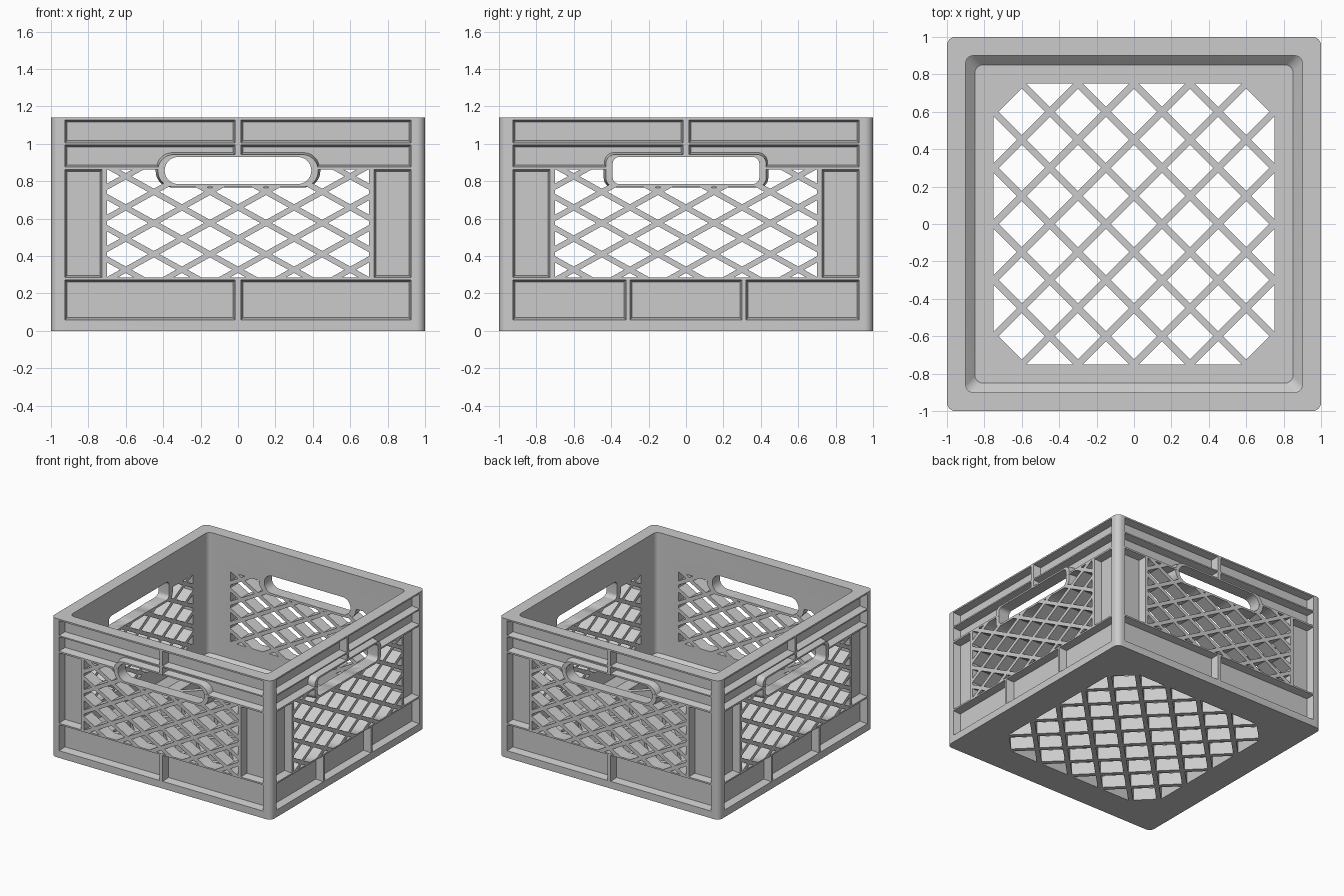
import bpy, bmesh, math
from mathutils import Matrix

if "Cube" in bpy.data.objects:
    bpy.data.objects.remove(bpy.data.objects["Cube"])

H = 1.14            # crate height
INNER = 0.90        # half width of the cavity
DEPTH = 0.06        # depth of the outside pockets
FLOOR = 0.10        # floor thickness


def to_object(bm, name):
    bmesh.ops.recalc_face_normals(bm, faces=bm.faces)
    me = bpy.data.meshes.new(name)
    bm.to_mesh(me)
    bm.free()
    ob = bpy.data.objects.new(name, me)
    bpy.context.collection.objects.link(ob)
    return ob


def rect(u0, u1, z0, z1, s=0.0):
    return [(u0 + s, z0 + s), (u1 - s, z0 + s), (u1 - s, z1 - s), (u0 + s, z1 - s)]


def rounded_rect(hu, z0, z1, r, seg=8):
    pts = []
    for i, (cu, cz) in enumerate([(hu - r, z1 - r), (-hu + r, z1 - r),
                                  (-hu + r, z0 + r), (hu - r, z0 + r)]):
        for k in range(seg + 1):
            t = math.pi / 2 * (i + k / seg)
            pts.append((cu + r * math.cos(t), cz + r * math.sin(t)))
    return pts


def loft(bm, *rings):
    """Closed solid through matching rings of points."""
    rows = [[bm.verts.new(p) for p in ring] for ring in rings]
    bm.faces.new(rows[0])
    bm.faces.new(rows[-1][::-1])
    n = len(rows[0])
    for a, b in zip(rows, rows[1:]):
        for i in range(n):
            bm.faces.new((a[i], b[i], b[(i + 1) % n], a[(i + 1) % n]))


def rounded_block(name, levels, r):
    """Square block with rounded corners through (half width, height) levels."""
    bm = bmesh.new()
    loft(bm, *[[(x, y, z) for x, y in rounded_rect(h, -h, h, r, 6)] for h, z in levels])
    return to_object(bm, name)


def wall_prism(bm, side, pts, d0, d1, pts_in=None):
    """Prism on a wall: (u, z) points spanning distances d0..d1 from the centre."""
    m = Matrix.Rotation(side * math.pi / 2, 4, 'Z')
    turn = lambda ps, d: [(m @ Matrix.Translation((u, -d, z))).to_translation() for u, z in ps]
    loft(bm, turn(pts, d0), turn(pts_in or pts, d1))


def clip(pts, planes):
    """Clip a convex polygon to half planes a*x + b*y <= c."""
    for a, b, c in planes:
        out = []
        for p, q in zip(pts, pts[1:] + pts[:1]):
            dp, dq = a * p[0] + b * p[1] - c, a * q[0] + b * q[1] - c
            if dp <= 0:
                out.append(p)
            if dp * dq < 0:
                t = dp / (dp - dq)
                out.append((p[0] + t * (q[0] - p[0]), p[1] + t * (q[1] - p[1])))
        pts = out
    return pts


def area(p):
    return abs(sum(a[0] * b[1] - b[0] * a[1] for a, b in zip(p, p[1:] + p[:1]))) / 2


def diamonds(a, b, cz, parity, bar, planes):
    """Openings of a diagonal lattice, clipped to the window shape."""
    f = 1 - bar / 2 * math.hypot(a, b) / (a * b)
    for i in range(-7, 8):
        for j in range(-7, 8):
            if (i + j) % 2 == parity:
                x, y = a * i, cz + b * j
                p = clip([(x + a * f, y), (x, y + b * f), (x - a * f, y), (x, y - b * f)], planes)
                if len(p) > 2 and area(p) > 1e-4:
                    yield p


def apply_boolean(target, cutter, op='DIFFERENCE'):
    mod = target.modifiers.new('cut', 'BOOLEAN')
    mod.operation, mod.solver, mod.object = op, 'EXACT', cutter
    bpy.context.view_layer.objects.active = target
    bpy.ops.object.modifier_apply(modifier=mod.name)
    bpy.data.objects.remove(cutter)


# Shell with its cavity, sloped where the walls meet the floor
crate = rounded_block('crate', [(1.0, 0.0), (1.0, H)], 0.045)
apply_boolean(crate, rounded_block('cavity', [(INNER - 0.05, FLOOR), (INNER, FLOOR + 0.05),
                                              (INNER, H + 0.3)], 0.04))

# Pockets between the outside ribs
pockets = bmesh.new()
for side in range(4):
    panels = []
    for z0, z1 in ((1.005, 1.128), (0.876, 0.995)):
        panels += [(-0.926, -0.015, z0, z1), (0.015, 0.926, z0, z1)]
    panels += [(-0.926, -0.727, 0.285, 0.863), (0.727, 0.926, 0.285, 0.863)]
    splits = [(-0.926, -0.015), (0.015, 0.926)] if side % 2 == 0 else \
        [(-0.926, -0.32), (-0.3, 0.3), (0.32, 0.926)]
    panels += [(u0, u1, 0.059, 0.273) for u0, u1 in splits]
    for p in panels:
        wall_prism(pockets, side, rect(*p), 1.002, 1.0 - DEPTH, rect(*p, 0.012))
apply_boolean(crate, to_object(pockets, 'pockets'))

# Diagonal lattice through the full wall thickness
cells = bmesh.new()
planes = [(-1, 0, 0.70), (1, 0, 0.70), (0, -1, -0.285), (0, 1, 0.862)]
for side in range(4):
    for p in diamonds(0.15, 0.0833, 0.66, 1, 0.03, planes):
        wall_prism(cells, side, p, 1.1, 0.86)
apply_boolean(crate, to_object(cells, 'wall_openings'))

# Diagonal lattice through the floor, with cut corners
cells = bmesh.new()
planes = [(s * a, s * b, c) for s in (-1, 1)
          for a, b, c in ((1, 0, 0.75), (0, 1, 0.75), (1, 1, 1.33), (1, -1, 1.33))]
for p in diamonds(0.15, 0.15, 0.0, 0, 0.037, planes):
    loft(cells, [(x, y, -0.1) for x, y in p], [(x, y, 0.2) for x, y in p])
apply_boolean(crate, to_object(cells, 'floor_openings'))

# Tapered handle frames, then the hand holes through them
frames, holes = bmesh.new(), bmesh.new()
for side in range(4):
    r_out, r_in = (0.086, 0.072) if side % 2 == 0 else (0.05, 0.035)
    wall_prism(frames, side, rounded_rect(0.429, 0.769, 0.943, r_out), 0.999, 0.901,
               rounded_rect(0.44, 0.767, 0.96, r_out))
    wall_prism(holes, side, rounded_rect(0.392, 0.785, 0.93, r_in), 1.1, 0.8)
apply_boolean(crate, to_object(frames, 'handle_frames'), 'UNION')
apply_boolean(crate, to_object(holes, 'hand_holes'))

# Single grey plastic
mat = bpy.data.materials.new('grey_plastic')
mat.diffuse_color = (0.6, 0.6, 0.6, 1)
mat.use_nodes = True
mat.node_tree.nodes["Principled BSDF"].inputs["Base Color"].default_value = mat.diffuse_color
crate.data.materials.clear()
crate.data.materials.append(mat)
for poly in crate.data.polygons:
    poly.material_index = 0
bpy.ops.object.select_all(action='DESELECT')
crate.select_set(True)
bpy.context.view_layer.objects.active = crate
bpy.ops.object.shade_smooth_by_angle(angle=math.radians(30))
